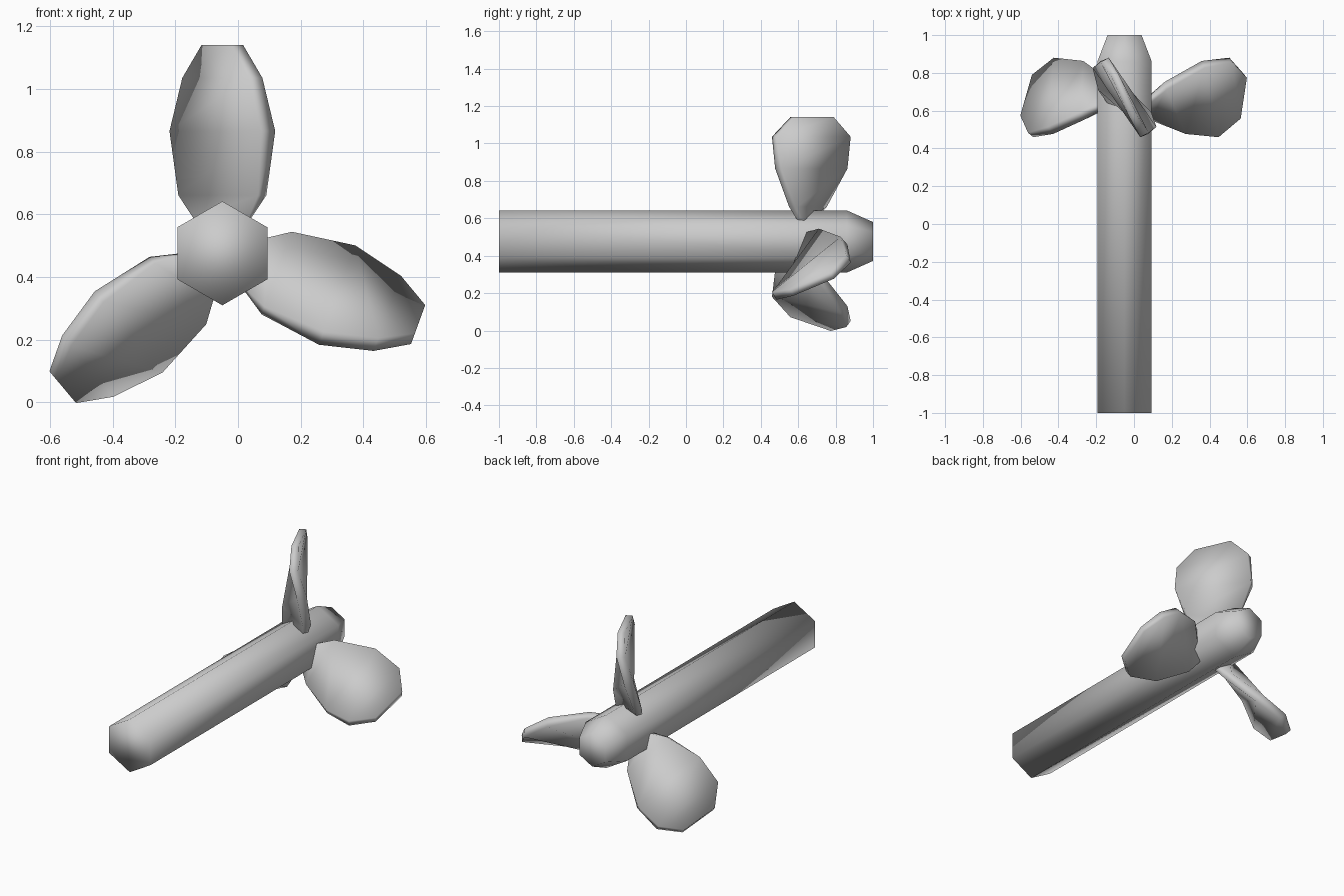
import bpy, bmesh
from math import sin, cos, radians, pi

if "Cube" in bpy.data.objects:
    bpy.data.objects.remove(bpy.data.objects["Cube"])

HUB_X, HUB_Z = -0.05, 0.476


def loft(name, rings):
    """Skin a list of equal-sized closed rings and cap both ends, smooth shaded."""
    bm = bmesh.new()
    loops = [[bm.verts.new(p) for p in ring] for ring in rings]
    n = len(loops[0])
    for a, b in zip(loops, loops[1:]):
        for i in range(n):
            j = (i + 1) % n
            bm.faces.new((a[i], a[j], b[j], b[i]))
    bm.faces.new(loops[0])
    bm.faces.new(loops[-1])
    bmesh.ops.recalc_face_normals(bm, faces=bm.faces)
    for f in bm.faces:
        f.smooth = True
    me = bpy.data.meshes.new(name)
    bm.to_mesh(me)
    bm.free()
    ob = bpy.data.objects.new(name, me)
    bpy.context.collection.objects.link(ob)
    return ob


# Six-sided shaft with a tapered nose: (y, radius)
profile = [(-1.0, 0.166), (0.86, 0.166), (1.0, 0.104)]
loft("shaft", [[(HUB_X + r * sin(k * pi / 3), y, HUB_Z + r * cos(k * pi / 3))
                for k in range(6)] for y, r in profile])

# Twisted blade sections: (radial distance, y centre, half chord, half thickness, pitch)
sections = [
    (0.05, 0.635, 0.060, 0.018, 10),
    (0.115, 0.638, 0.092, 0.020, 15),
    (0.185, 0.652, 0.150, 0.025, 32),
    (0.390, 0.670, 0.228, 0.029, 50),
    (0.560, 0.670, 0.225, 0.025, 62),
    (0.665, 0.674, 0.118, 0.020, 66),
]


def blade(name, degrees):
    t = radians(degrees)
    rings = []
    for u, yc, c, h, pitch in sections:
        a = radians(pitch)
        ring = []
        for s, v in ((-c, -h), (c, -h), (c, h), (-c, h)):
            w = s * cos(a) + v * sin(a)
            y = yc - s * sin(a) + v * cos(a)
            ring.append((HUB_X + u * cos(t) + w * sin(t), y,
                         HUB_Z + u * sin(t) - w * cos(t)))
        rings.append(ring)
    return loft(name, rings)


# Three unevenly spaced blades
for name, deg in (("top_blade", 90), ("right_blade", -20), ("left_blade", 220)):
    blade(name, deg)
